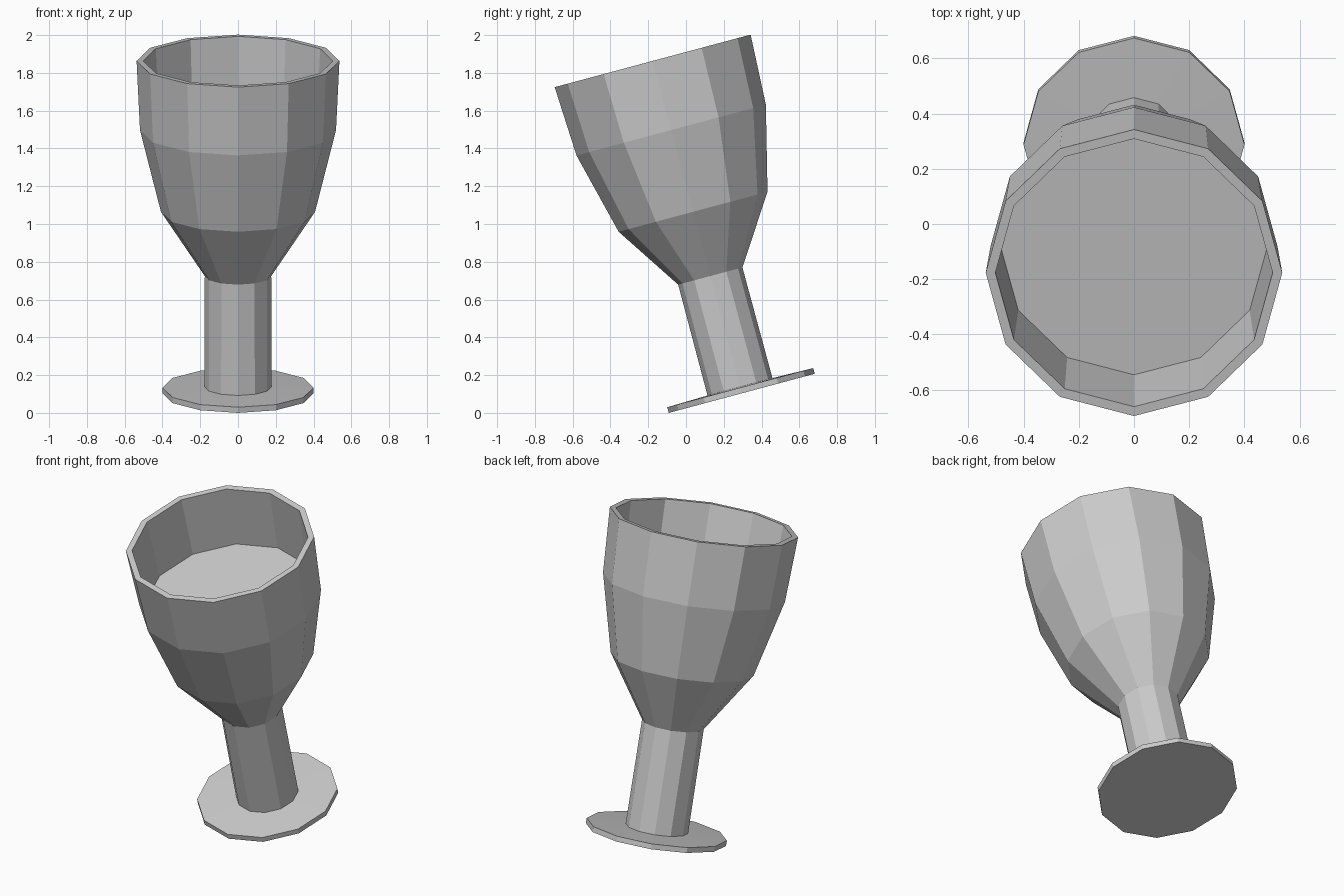
import bpy, bmesh, math

if "Cube" in bpy.data.objects:
    bpy.data.objects.remove(bpy.data.objects["Cube"])

SIDES = 12
TILT = math.radians(15)
BASE = (0, 0.295, 0.1035)   # centre of the underside of the foot


def lathe(name, profile):
    """Turn a (radius, height) profile around the tilted axis; radius 0 closes a cap."""
    bm = bmesh.new()
    rings = []
    for r, h in profile:
        if r == 0:
            rings.append(None)
            continue
        rings.append([bm.verts.new((r * math.cos(2 * math.pi * i / SIDES),
                                    r * math.sin(2 * math.pi * i / SIDES), h))
                      for i in range(SIDES)])
    for a, b in zip(rings, rings[1:]):
        if a is None:
            bm.faces.new(b[::-1])
        elif b is None:
            bm.faces.new(a)
        else:
            for i in range(SIDES):
                j = (i + 1) % SIDES
                bm.faces.new((a[i], a[j], b[j], b[i]))
    mesh = bpy.data.meshes.new(name)
    bm.to_mesh(mesh)
    bm.free()
    obj = bpy.data.objects.new(name, mesh)
    obj.location = BASE
    obj.rotation_euler = (TILT, 0, 0)
    bpy.context.collection.objects.link(obj)
    return obj


# Flat disc foot
lathe("foot", [(0, 0), (0.4, 0), (0.4, 0.031), (0.178, 0.036)])

# Straight stem
lathe("stem", [(0.178, 0.036), (0.176, 0.643)])

# Bowl: flaring outside, thin rim, short inner wall
lathe("bowl", [(0.176, 0.643), (0.408, 0.995), (0.519, 1.443), (0.537, 1.822),
               (0.502, 1.822), (0.484, 1.443)])

# Flat surface inside the bowl
lathe("drink_surface", [(0.484, 1.443), (0, 1.443)])
